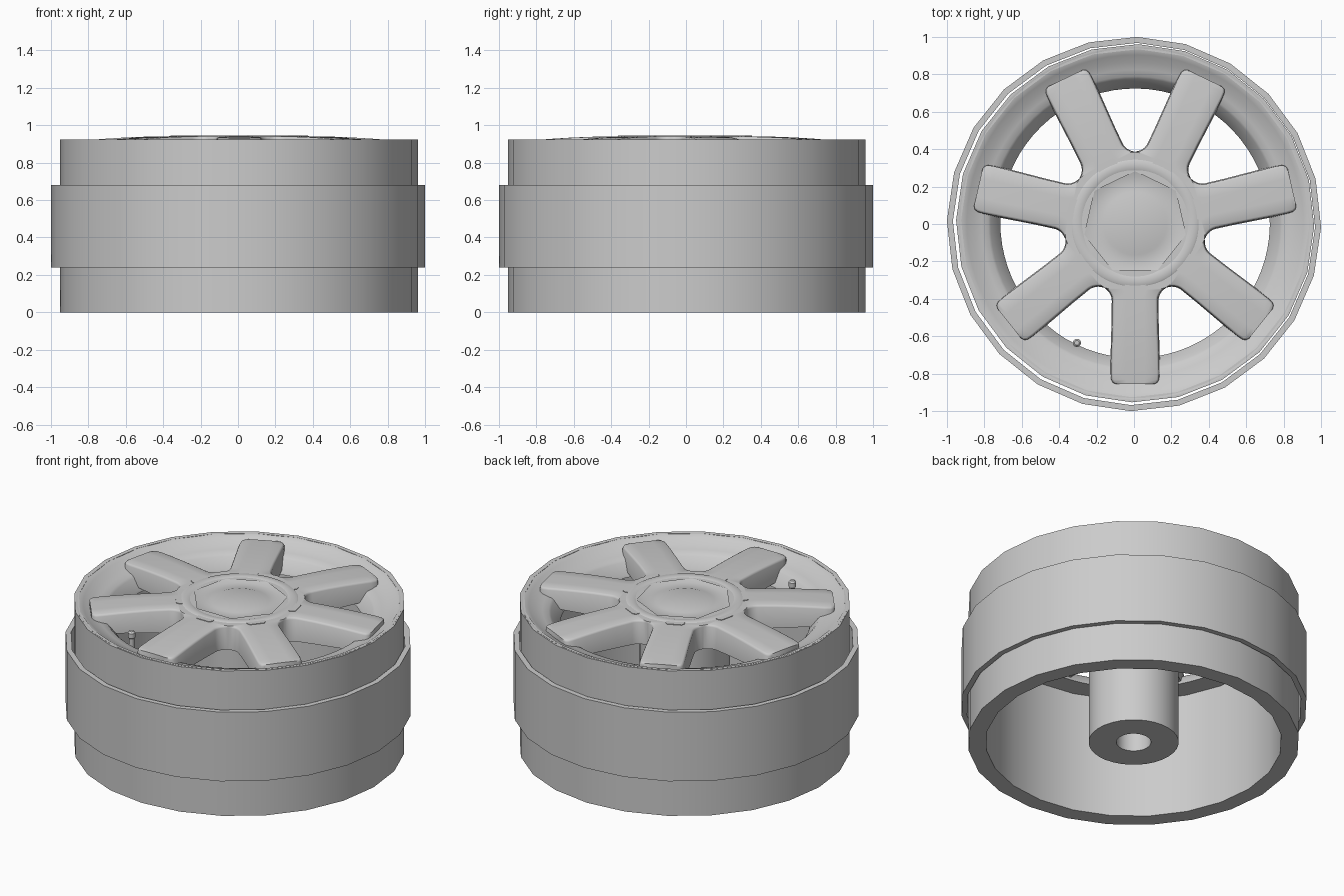
import bpy, bmesh, math
from mathutils import Matrix

if "Cube" in bpy.data.objects:
    bpy.data.objects.remove(bpy.data.objects["Cube"])

CX, CY = 0.006, 0.004          # wheel axis
SPOKES = 7
HALF = math.pi / SPOKES        # half sector angle

metal = bpy.data.materials.new("silver_grey")
metal.diffuse_color = (0.6, 0.6, 0.6, 1)
metal.use_nodes = True
metal.node_tree.nodes["Principled BSDF"].inputs["Base Color"].default_value = metal.diffuse_color


def finish(name, bm, loc=(CX, CY, 0), angle=32):
    bmesh.ops.recalc_face_normals(bm, faces=bm.faces)
    me = bpy.data.meshes.new(name)
    bm.to_mesh(me)
    bm.free()
    ob = bpy.data.objects.new(name, me)
    bpy.context.collection.objects.link(ob)
    ob.location = loc
    me.materials.append(metal)
    bpy.ops.object.select_all(action='DESELECT')
    ob.select_set(True)
    bpy.context.view_layer.objects.active = ob
    bpy.ops.object.shade_smooth_by_angle(angle=math.radians(angle))
    return ob


def lathe(name, profile, sides, closed=True, loc=(CX, CY, 0)):
    """Spin an (r, z) profile about the z axis."""
    bm = bmesh.new()
    rings = []
    for r, z in profile:
        if r == 0:
            rings.append([bm.verts.new((0, 0, z))] * sides)
            continue
        ring = []
        for i in range(sides):
            a = 2 * math.pi * i / sides - math.radians(1)
            ring.append(bm.verts.new((r * math.cos(a), r * math.sin(a), z)))
        rings.append(ring)
    n = len(rings)
    for k in range(n if closed else n - 1):
        p, q = rings[k], rings[(k + 1) % n]
        for i in range(sides):
            j = (i + 1) % sides
            vs = list(dict.fromkeys([p[i], p[j], q[j], q[i]]))
            if len(vs) > 2:
                bm.faces.new(vs)
    return finish(name, bm, loc)


# Outer band and barrel, both coarse polygons
lathe("outer_band", [(0.968, 0.24), (1.0, 0.24), (1.0, 0.68), (0.968, 0.68)], 24, loc=(0, 0, 0))
lathe("barrel", [(0.855, 0), (0.957, 0), (0.957, 0.923), (0.93, 0.923), (0.93, 0.80), (0.855, 0.80)], 24)

# Dished lip inside the barrel, with a steep edge round the openings
lathe("dished_lip", [(0.944, 0.924), (0.925, 0.922), (0.90, 0.908), (0.86, 0.885), (0.82, 0.871),
                     (0.785, 0.862), (0.772, 0.85), (0.725, 0.79), (0.72, 0.775), (0.90, 0.775),
                     (0.93, 0.85)], 72)

# Centre hub tube with axle hole
lathe("hub_tube", [(0, 0.62), (0.10, 0.62), (0.10, 0), (0.26, 0), (0.26, 0.84), (0, 0.84)], 32, closed=False)

# Centre cap with a shallow recess and a raised button
lathe("centre_cap", [(0, 0.934), (0.155, 0.933), (0.17, 0.928), (0.245, 0.926), (0.285, 0.941),
                     (0.30, 0.945), (0.332, 0.945), (0.342, 0.939), (0.345, 0.90), (0, 0.90)], 72, closed=False)


def top_z(r):
    """Gently domed spoke surface."""
    return 0.940 - 0.024 * max(0.0, (r - 0.35) / 0.5) ** 2


# Spoke outline as (distance, half width): sector root, fillet, straight arm, rounded tip
W, FIL = 0.120, 0.08
c = (W + FIL) / math.sin(HALF)
outline = [(0.25, 0.25 * math.tan(HALF))]
for i in range(9):
    a = math.pi + HALF + (math.pi / 2 - HALF) * i / 8
    outline.append((c * math.cos(HALF) + FIL * math.cos(a), c * math.sin(HALF) + FIL * math.sin(a)))
outline += [(0.52, 0.121), (0.62, 0.124), (0.72, 0.127), (0.80, 0.129),
            (0.835, 0.127), (0.852, 0.118), (0.86, 0.10)]

bm = bmesh.new()
for s in range(SPOKES):
    ang = -math.pi / 2 + s * 2 * HALF
    rot = Matrix.Rotation(ang, 3, 'Z')
    rows = []
    for k, (u, w) in enumerate(outline):
        t = top_z(math.hypot(u, w * 0.5))
        low = 0.78 + 0.02 * min(1, u / 0.7)
        e = 0.0 if k < 2 else 0.012            # softened edge along the arm
        cross = [(w + e * 0.4, low), (w, t - 0.012), (w - e * 0.4, t - 0.004), (w - e, t), (w * 0.4, t + 0.001)]
        pts = cross + [(-y, z) for y, z in reversed(cross)]
        rows.append([bm.verts.new(rot @ Matrix.Translation((u, y, z)).translation) for y, z in pts])
    for p, q in zip(rows, rows[1:]):
        for i in range(len(p)):
            j = (i + 1) % len(p)
            bm.faces.new((p[i], p[j], q[j], q[i]))
    bm.faces.new(rows[-1])
finish("spokes", bm, angle=40)

# Small retaining tabs round the cap, one per spoke
bm = bmesh.new()
for s in range(SPOKES):
    rot = Matrix.Rotation(-math.pi / 2 + s * 2 * HALF, 4, 'Z')
    corners = [(0.325, -0.055), (0.35, -0.055), (0.367, -0.043),
               (0.367, 0.043), (0.35, 0.055), (0.325, 0.055)]
    base = bm.faces.new([bm.verts.new(rot @ Matrix.Translation((x, y, 0.92)).translation) for x, y in corners])
    ext = bmesh.ops.extrude_face_region(bm, geom=[base])
    bmesh.ops.translate(bm, vec=(0, 0, 0.0245),
                        verts=[v for v in ext["geom"] if isinstance(v, bmesh.types.BMVert)])
finish("cap_tabs", bm)

# Valve stem inside one opening
lathe("valve_stem", [(0, 0.77), (0.016, 0.77), (0.016, 0.85), (0.022, 0.855), (0.022, 0.885),
                     (0.013, 0.895), (0, 0.895)], 12, closed=False, loc=(-0.305, -0.635, 0))
